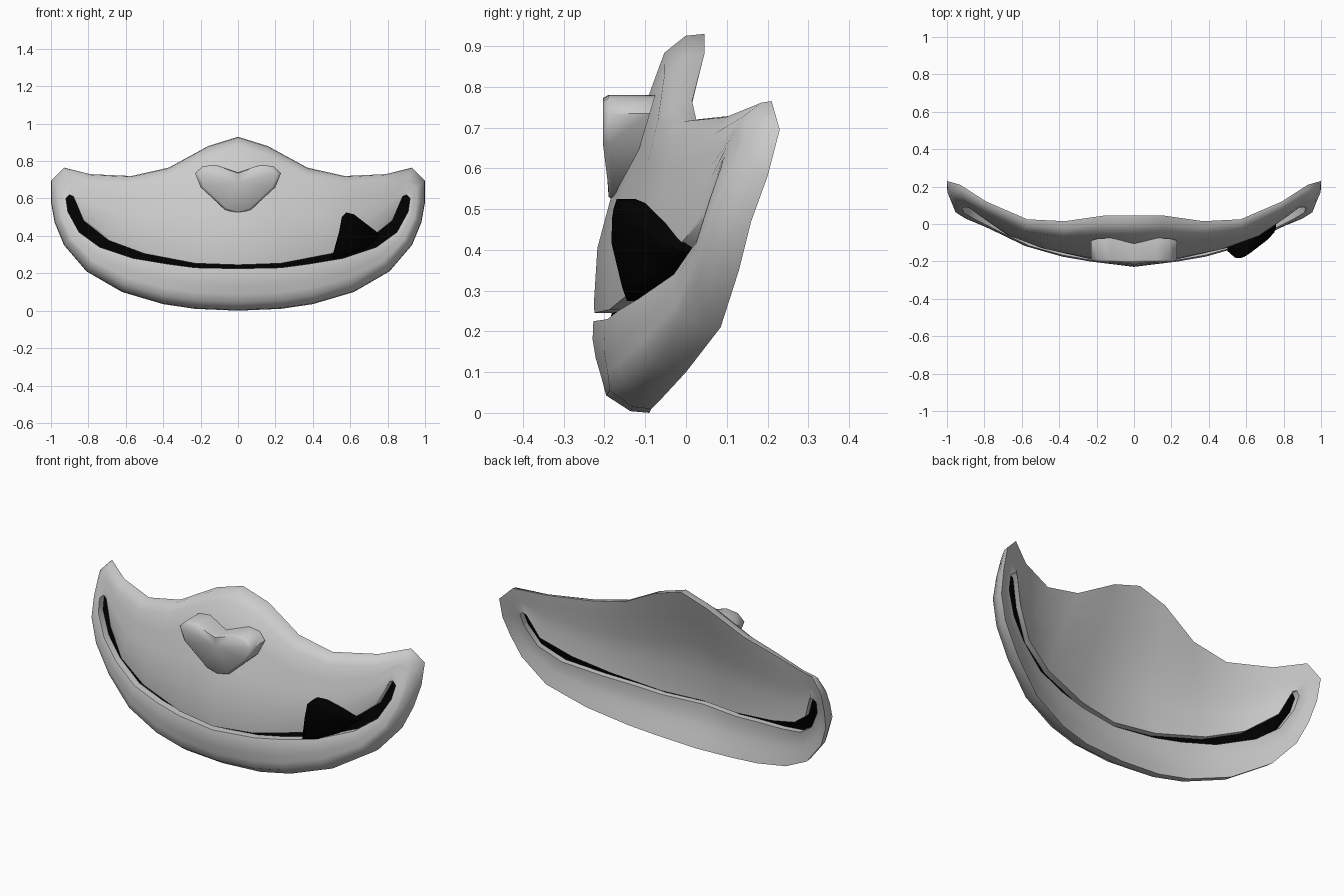
import bpy, bmesh, math
from mathutils import Vector as V

if "Cube" in bpy.data.objects:
    bpy.data.objects.remove(bpy.data.objects["Cube"])

black = bpy.data.materials.new("black")
black.diffuse_color = (0, 0, 0, 1)
black.use_nodes = True
black.node_tree.nodes["Principled BSDF"].inputs["Base Color"].default_value = black.diffuse_color

# Outer rim and mouth slit, right half, bottom centre round to top centre
rim = [(0, -.09, 0), (.23, -.085, .01), (.4, -.06, .035), (.62, 0, .1),
       (.81, .085, .21), (.93, .13, .35), (.98, .16, .47), (1, .2, .58),
       (1, .23, .695), (.93, .21, .765), (.79, .12, .73), (.57, .025, .72),
       (.37, .015, .765), (.16, .045, .88), (0, .045, .93)]
slit = [(0, -.227, .225), (.23, -.193, .23), (.38, -.167, .25), (.56, -.117, .28),
        (.74, -.03, .34), (.85, .025, .42), (.91, .06, .53), (.92, .085, .60),
        (.9, .09, .62), (.88, .086, .61), (.825, .045, .48), (.69, -.05, .375),
        (.5, -.125, .305), (.23, -.188, .253), (0, -.225, .245)]
# How far the rim rolls forward at each of those points
depth = [.08, .08, .078, .075, .07, .065, .06, .05, .045, .04, .04, .055, .07, .08, .08]


def full(half):
    """Close a half loop by mirroring it in x."""
    half = [V(p) for p in half]
    return half + [V((-p.x, p.y, p.z)) for p in half[-2:0:-1]]


def make(name, verts, faces, mat=None, angle=60):
    me = bpy.data.meshes.new(name)
    me.from_pydata(verts, [], faces)
    bm = bmesh.new()
    bm.from_mesh(me)
    bmesh.ops.recalc_face_normals(bm, faces=bm.faces)
    bm.to_mesh(me)
    bm.free()
    ob = bpy.data.objects.new(name, me)
    bpy.context.collection.objects.link(ob)
    if mat:
        me.materials.append(mat)
    bpy.ops.object.select_all(action='DESELECT')
    ob.select_set(True)
    bpy.context.view_layer.objects.active = ob
    bpy.ops.object.shade_smooth_by_angle(angle=math.radians(angle))
    return ob


def loft(name, loops, mat=None, cap=False, ring=False):
    """Skin closed loops that share a point count; ring joins last to first."""
    n, m = len(loops[0]), len(loops)
    verts = [p for lp in loops for p in lp]
    faces = [(k * n + i, k * n + (i + 1) % n,
              (k + 1) % m * n + (i + 1) % n, (k + 1) % m * n + i)
             for k in range(m if ring else m - 1) for i in range(n)]
    if cap:
        b = (m - 1) * n
        verts.append(sum(loops[-1], V()) / n)
        faces += [(b + i, b + (i + 1) % n, len(verts) - 1) for i in range(n)]
    return make(name, verts, faces, mat)


def bulge(a, b, t, amount=.06):
    """Loop between two loops, pushed forward in the middle."""
    return [p.lerp(q, t) - V((0, amount * math.sin(math.pi * t ** 1.5) * (q - p).length, 0))
            for p, q in zip(a, b)]


# Muzzle: thick shell with rolled rim, bulging cheeks and a slit cut through
R, S = full(rim), full(slit)
D = depth + depth[-2:0:-1]
near, roll = [], []
for r, s, d in zip(R, S, D):
    f = min(.5, .05 / (s - r).length)
    near.append(r.lerp(s, f * .1) + V((0, -.55 * d, 0)))
    roll.append(r.lerp(s, f) + V((0, -d, 0)))
inner = [s + V((0, .075, 0)) for s in S]
outside = [R, near, roll] + [bulge(roll, S, t) for t in (.25, .5, .75, .95)] + [S]
inside = [inner] + [bulge(R, inner, t) for t in (.75, .5, .25)]
loft("muzzle", outside + inside, ring=True)

# Dark strip closing the mouth slit, midway through the shell
half = [p + V((0, .042, 0)) for p in S[:15]]
verts = half + [V((-p.x, p.y, p.z)) for p in half]
faces = [tuple(o + j for j in dict.fromkeys((i, i + 1, 13 - i, 14 - i)))
         for o in (0, 15) for i in range(7)]
make("mouth", verts, faces, black)

# Nose: heart-shaped block sunk into the shell, fading out at its lower tip
outline = full([(0, 0, .74), (.12, 0, .78), (.19, 0, .772), (.23, 0, .735),
                (.2, 0, .66), (.07, 0, .54), (0, 0, .52)])
back = [V((p.x, -.075 - (.78 - p.z) * .3, p.z)) for p in outline]
side = [V((p.x, -.19 if p.z > .6 else -.178, p.z)) for p in outline]
front = [V((p.x * .9, -.204 if p.z > .6 else -.19, .67 + (p.z - .67) * .93)) for p in outline]
loft("nose", [back, side, front], cap=True)

# Single fang rising from the lower lip
tip = [V(p) for p in [(.5, -.145, .275), (.54, -.18, .42), (.555, -.178, .5),
                      (.58, -.17, .525), (.62, -.145, .515), (.75, -.045, .415),
                      (.76, -.02, .4), (.68, -.07, .33), (.58, -.125, .29)]]
c = sum(tip, V()) / len(tip)
base = [p + V((0, .045, 0)) for p in tip]
face = [p.lerp(c, .25) + V((0, -.018, 0)) for p in tip]
loft("fang", [base, tip, face], black, cap=True)
